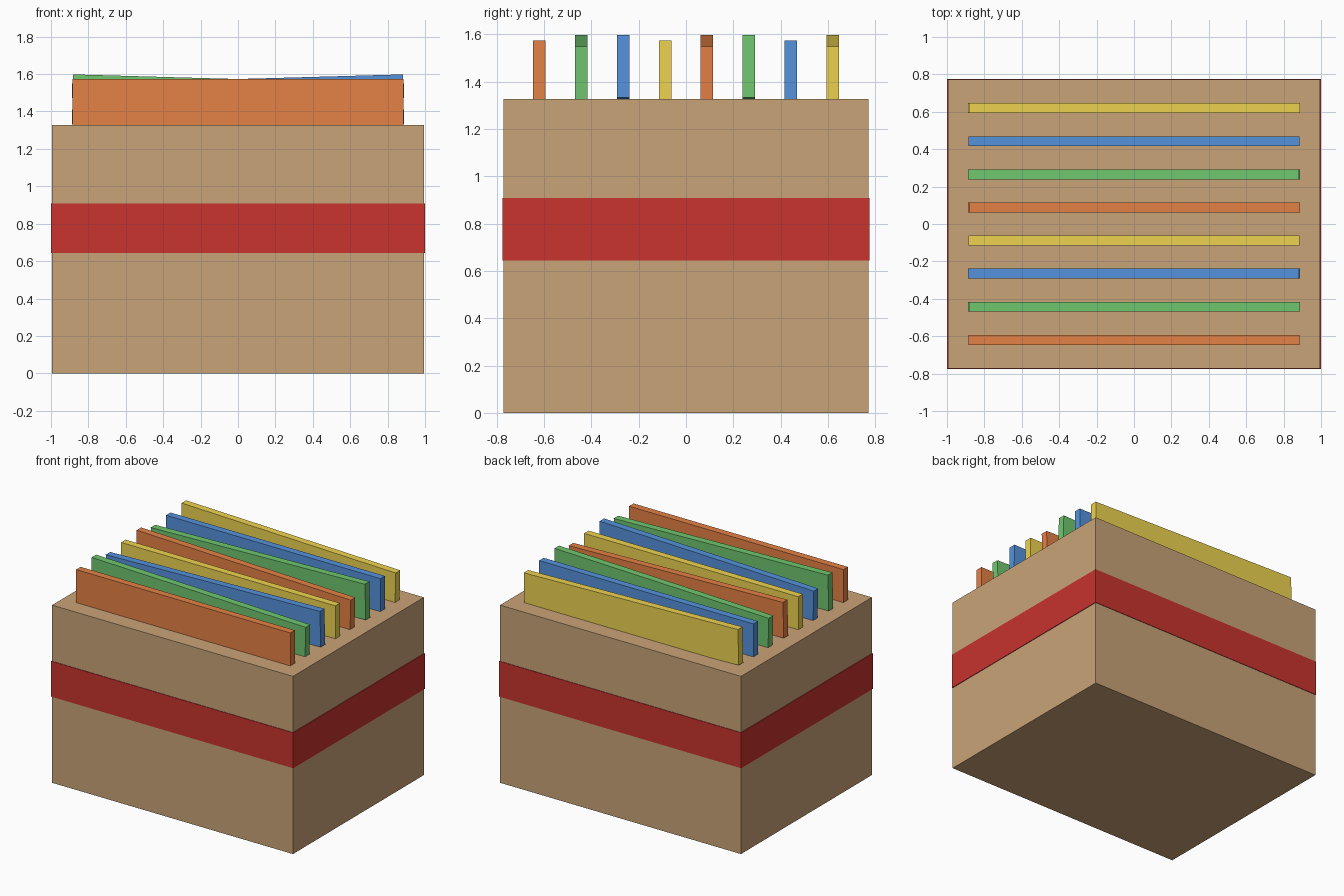
import bpy
from mathutils import Matrix

if "Cube" in bpy.data.objects:
    bpy.data.objects.remove(bpy.data.objects["Cube"])


def material(name, rgb):
    m = bpy.data.materials.new(name)
    m.diffuse_color = (*rgb, 1)
    m.use_nodes = True
    m.node_tree.nodes["Principled BSDF"].inputs["Base Color"].default_value = m.diffuse_color
    return m


def block(name, size, centre, mat, tilt=0.0):
    bpy.ops.mesh.primitive_cube_add(size=1)
    ob = bpy.context.object
    ob.name = name
    ob.data.transform(Matrix.Diagonal((*size, 1)))
    ob.location = centre
    ob.rotation_euler.y = tilt
    ob.data.materials.append(mat)
    return ob


cardboard = material("cardboard", (0.59, 0.37, 0.19))
red = material("red", (0.58, 0.033, 0.027))
colours = [
    material("orange", (0.78, 0.22, 0.06)),
    material("green", (0.16, 0.57, 0.16)),
    material("blue", (0.09, 0.287, 0.72)),
    material("yellow", (0.86, 0.655, 0.08)),
]

# Box body and the band wrapped around it
block("box", (1.99, 1.545, 1.327), (0, 0, 0.6635), cardboard)
block("band", (2.0, 1.553, 0.265), (0, 0, 0.776), red)

# Row of dividers: level, leaning one way, leaning the other
for i in range(8):
    tilt = (0, 0.028, -0.028)[i % 3]
    block(f"divider_{i + 1}", (1.77, 0.053, 0.265),
          (0, (i - 3.5) * 0.177, 1.441), colours[i % 4], tilt)
